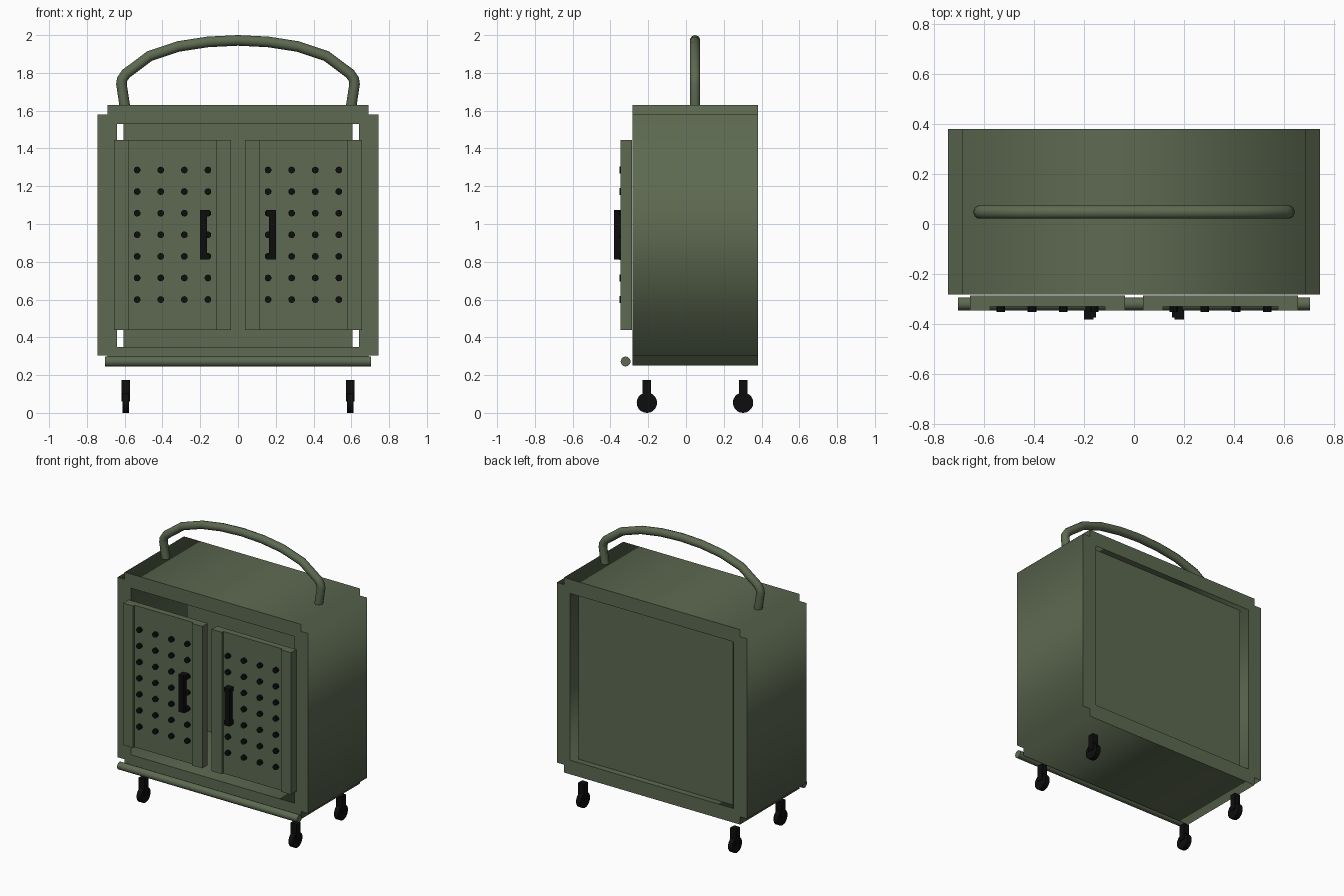
import bpy, bmesh, math
from mathutils import Matrix, Vector

if "Cube" in bpy.data.objects:
    bpy.data.objects.remove(bpy.data.objects["Cube"], do_unlink=True)


def material(name, rgb):
    m = bpy.data.materials.new(name)
    m.use_nodes = True
    m.diffuse_color = (*rgb, 1)
    m.node_tree.nodes["Principled BSDF"].inputs["Base Color"].default_value = (*rgb, 1)
    return m


GREEN = material("olive green", (0.110, 0.143, 0.083))
BLACK = material("black", (0.004, 0.004, 0.004))


def add_box(bm, x0, x1, y0, y1, z0, z1):
    centre = Vector(((x0 + x1) / 2, (y0 + y1) / 2, (z0 + z1) / 2))
    size = Matrix.Diagonal((abs(x1 - x0), y1 - y0, z1 - z0, 1))
    bmesh.ops.create_cube(bm, size=1, matrix=Matrix.Translation(centre) @ size)


def add_cylinder(bm, centre, axis, radius, length, sides):
    turn = Vector((0, 0, 1)).rotation_difference(Vector(axis)).to_matrix().to_4x4()
    bmesh.ops.create_cone(bm, cap_ends=True, segments=sides, radius1=radius, radius2=radius,
                          depth=length, matrix=Matrix.Translation(centre) @ turn)


def finish(name, bm, mat, smooth=False):
    mesh = bpy.data.meshes.new(name)
    bm.to_mesh(mesh)
    bm.free()
    mesh.materials.append(mat)
    obj = bpy.data.objects.new(name, mesh)
    bpy.context.collection.objects.link(obj)
    if smooth:
        smooth_by_angle(obj)
    return obj


def select(obj):
    bpy.ops.object.select_all(action='DESELECT')
    obj.select_set(True)
    bpy.context.view_layer.objects.active = obj


def smooth_by_angle(obj):
    select(obj)
    bpy.ops.object.shade_smooth_by_angle(angle=math.radians(40))


def curve_object(name, splines, cyclic, mat, **settings):
    curve = bpy.data.curves.new(name, 'CURVE')
    for key, value in settings.items():
        setattr(curve, key, value)
    for points in splines:
        s = curve.splines.new('POLY')
        s.points.add(len(points) - 1)
        for p, co in zip(s.points, points):
            p.co = (*co, 0, 1)
        s.use_cyclic_u = cyclic
    curve.materials.append(mat)
    obj = bpy.data.objects.new(name, curve)
    obj.rotation_euler.x = math.pi / 2
    bpy.context.collection.objects.link(obj)
    select(obj)
    bpy.ops.object.convert(target='MESH')
    return bpy.context.view_layer.objects.active


# Cabinet shell: notched outline with a rectangular opening, run front to back
outer = [(0.69, 0.25), (0.69, 0.305), (0.745, 0.305), (0.745, 1.58), (0.69, 1.58), (0.69, 1.63)]
outer += [(-x, z) for x, z in reversed(outer)]
inner = [(-0.64, 0.35), (0.64, 0.35), (0.64, 1.53), (-0.64, 1.53)]
shell = curve_object("cabinet_shell", [outer, inner], True, GREEN,
                     dimensions='2D', fill_mode='BOTH', extrude=0.3315)
shell.location.y = 0.0495

# Back panel, with a narrow slot at each side
bm = bmesh.new()
add_box(bm, -0.605, 0.605, 0.295, 0.338, 0.35, 1.53)
finish("back_panel", bm, GREEN)

# Round bar under the doors
bm = bmesh.new()
add_cylinder(bm, (0, -0.32, 0.272), (1, 0, 0), 0.026, 1.41, 20)
finish("front_bar", bm, GREEN, True)

# Arched carrying handle
half = [(-0.598, 1.615), (-0.617, 1.74), (-0.614, 1.765), (-0.594, 1.795), (-0.468, 1.889),
        (-0.315, 1.940), (-0.16, 1.964)]
arch = half + [(0, 1.972)] + [(-x, z) for x, z in reversed(half)]
handle = curve_object("carry_handle", [arch], False, GREEN, dimensions='3D',
                      bevel_depth=0.028, bevel_resolution=3, use_fill_caps=True)
handle.location.y = 0.048
smooth_by_angle(handle)

for side, s in (("left", 1), ("right", -1)):
    # Door: two raised stiles around a recessed panel
    bm = bmesh.new()
    add_box(bm, s * 0.037, s * 0.117, -0.347, -0.286, 0.44, 1.445)
    add_box(bm, s * 0.578, s * 0.657, -0.347, -0.286, 0.44, 1.445)
    add_box(bm, s * 0.117, s * 0.578, -0.331, -0.286, 0.44, 1.445)
    finish(side + "_door", bm, GREEN)

    # Grid of round studs
    bm = bmesh.new()
    for col in range(4):
        for row in range(7):
            add_cylinder(bm, (s * (0.159 + 0.125 * col), -0.341, 0.6 + 0.1143 * row),
                         (0, 1, 0), 0.018, 0.022, 10)
    finish(side + "_door_studs", bm, BLACK)

    # Door pull
    bm = bmesh.new()
    add_box(bm, s * 0.163, s * 0.2, -0.382, -0.345, 0.812, 1.075)
    for z in (0.812, 1.045):
        add_box(bm, s * 0.152, s * 0.195, -0.375, -0.329, z, z + 0.03)
    finish(side + "_door_pull", bm, BLACK)

    # Casters
    for end, y in (("front", -0.207), ("back", 0.302)):
        x = s * 0.595
        bm = bmesh.new()
        add_cylinder(bm, (x, y, 0.054), (1, 0, 0), 0.054, 0.034, 20)
        add_box(bm, x - 0.0225, x + 0.0225, y - 0.0225, y + 0.0225, 0.06, 0.175)
        finish(f"{end}_{side}_caster", bm, BLACK, True)
